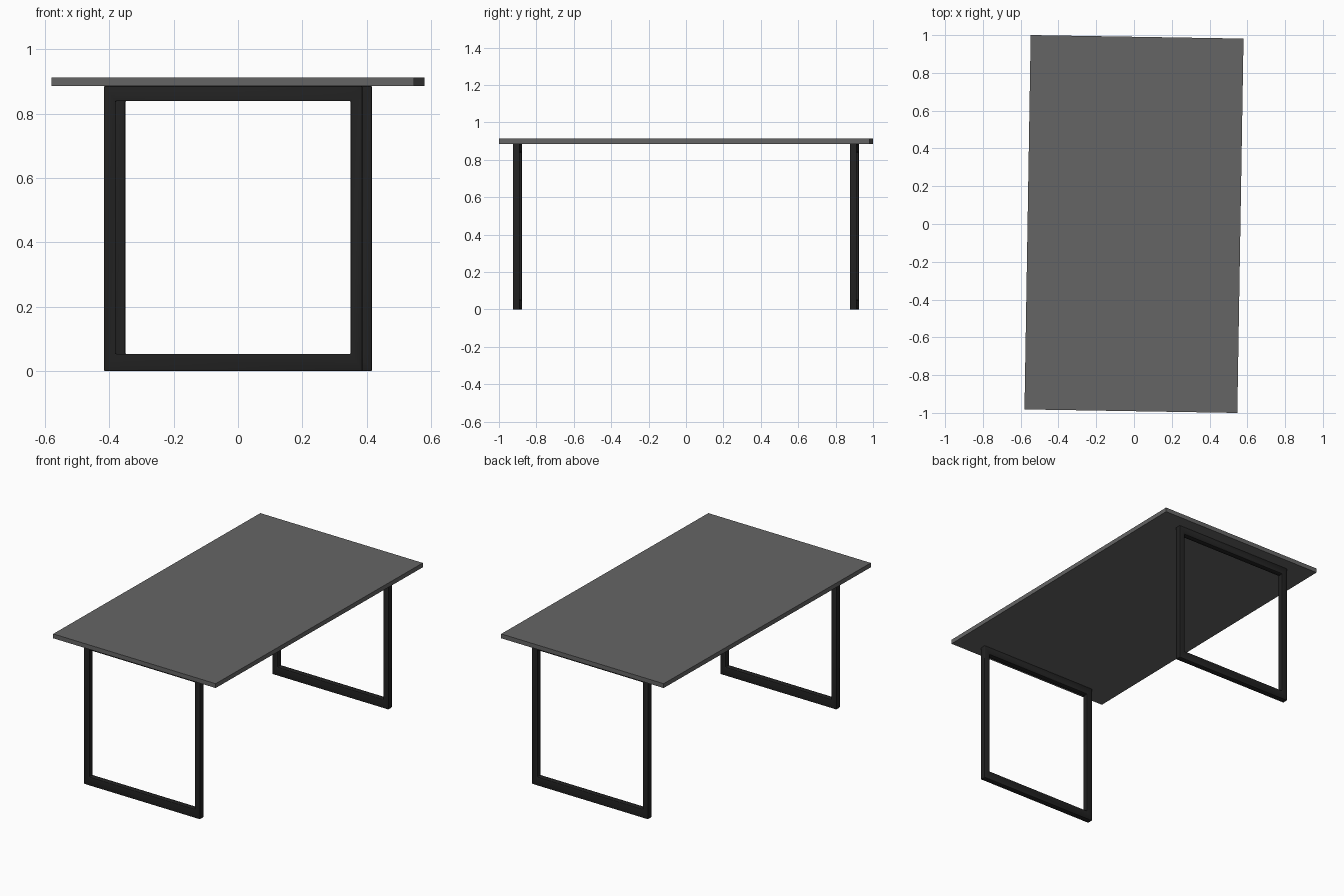
import bpy, bmesh, math

cube = bpy.data.objects.get("Cube")
if cube:
    bpy.data.objects.remove(cube, do_unlink=True)

TURN = math.radians(-0.95)   # the whole table sits slightly turned
TOP_Z, UNDER_Z = 0.913, 0.886


def material(name, value):
    mat = bpy.data.materials.new(name)
    mat.use_nodes = True
    colour = (value, value, value, 1)
    mat.diffuse_color = colour
    mat.node_tree.nodes["Principled BSDF"].inputs["Base Color"].default_value = colour
    return mat


def add_object(name, bm, mat):
    bmesh.ops.recalc_face_normals(bm, faces=bm.faces)
    mesh = bpy.data.meshes.new(name)
    bm.to_mesh(mesh)
    bm.free()
    mesh.materials.append(mat)
    obj = bpy.data.objects.new(name, mesh)
    bpy.context.collection.objects.link(obj)
    obj.rotation_euler.z = TURN
    return obj


def rectangle(bm, half_width, low, high, y):
    corners = [(-half_width, low), (half_width, low), (half_width, high), (-half_width, high)]
    return [bm.verts.new((x, y, z)) for x, z in corners]


def leg_frame(name, y, mat):
    """Mitred rectangular loop of square tube."""
    bm = bmesh.new()
    half = 0.0175
    # Tube section walked round: outer front, outer back, inner back, inner front
    rings = [rectangle(bm, 0.402, 0, UNDER_Z, y - half),
             rectangle(bm, 0.402, 0, UNDER_Z, y + half),
             rectangle(bm, 0.366, 0.053, 0.839, y + half),
             rectangle(bm, 0.366, 0.053, 0.839, y - half)]
    for a, b in zip(rings, rings[1:] + rings[:1]):
        for i in range(4):
            j = (i + 1) % 4
            bm.faces.new((a[i], a[j], b[j], b[i]))
    obj = add_object(name, bm, mat)
    # Slightly softened tube edges
    bevel = obj.modifiers.new("soft_edges", "BEVEL")
    bevel.width = 0.003
    bevel.segments = 2
    bevel.limit_method = "ANGLE"
    for face in obj.data.polygons:
        face.use_smooth = True
    return obj


top_grey = material("slate_grey", 0.13)
leg_black = material("matt_black", 0.016)

# Tabletop slab
bm = bmesh.new()
bmesh.ops.create_cube(bm, size=1)
bmesh.ops.scale(bm, vec=(1.127, 1.982, TOP_Z - UNDER_Z), verts=bm.verts)
bmesh.ops.translate(bm, vec=(0, 0, (TOP_Z + UNDER_Z) / 2), verts=bm.verts)
add_object("tabletop", bm, top_grey)

# Leg frames at both ends
for name, side in (("front_leg_frame", -1), ("back_leg_frame", 1)):
    leg_frame(name, side * 0.901, leg_black)
